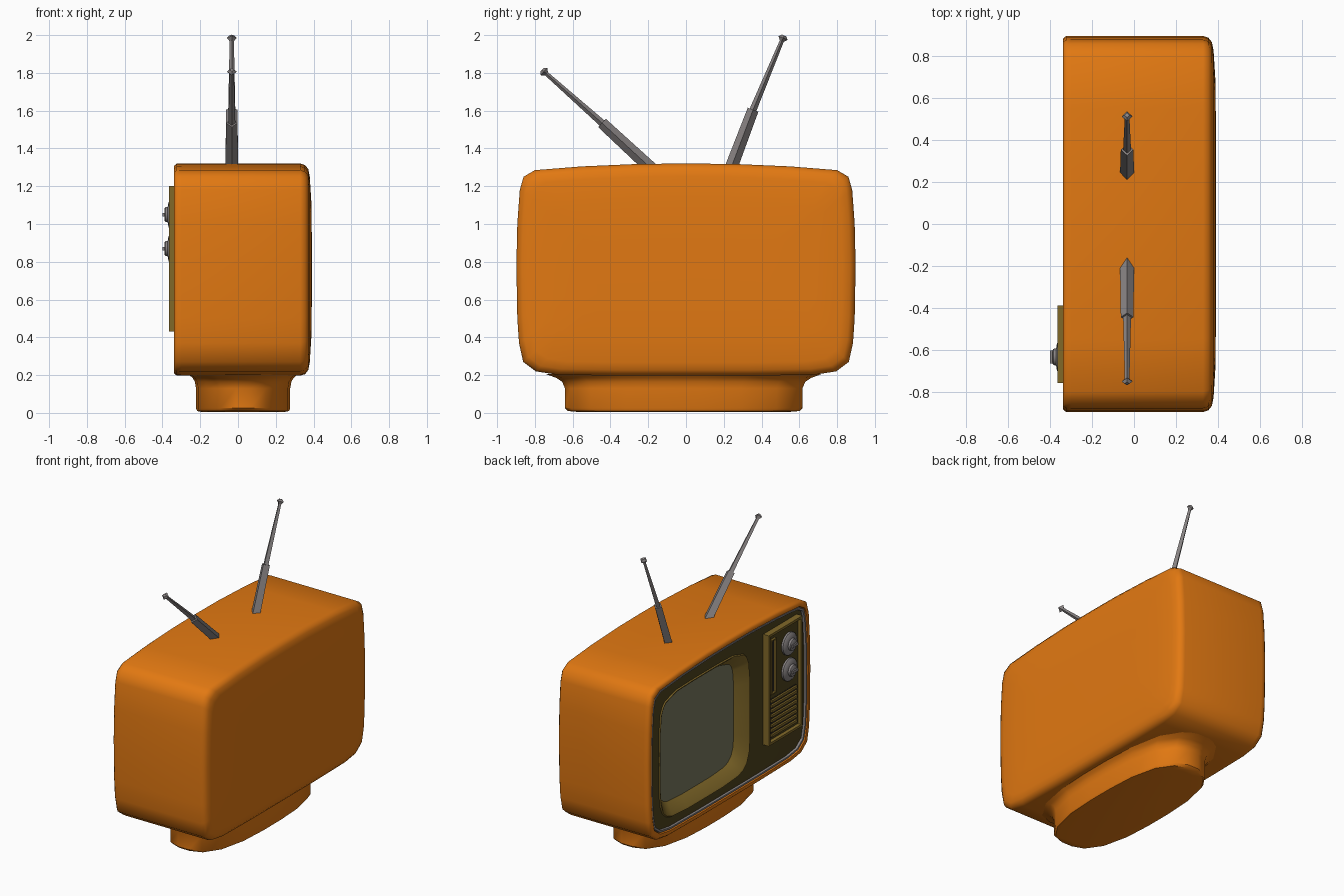
import bpy, bmesh, math
from mathutils import Vector

if "Cube" in bpy.data.objects:
    bpy.data.objects.remove(bpy.data.objects["Cube"])


def material(name, rgb):
    m = bpy.data.materials.new(name)
    m.diffuse_color = (*rgb, 1)
    m.use_nodes = True
    m.node_tree.nodes["Principled BSDF"].inputs["Base Color"].default_value = m.diffuse_color
    return m


ORANGE = material("orange_plastic", (0.76, 0.19, 0.006))
OLIVE = material("dark_olive", (0.075, 0.055, 0.012))
BRONZE = material("bronze", (0.22, 0.14, 0.022))
GLASS = material("screen_glass", (0.19, 0.19, 0.115))
CHROME = material("chrome", (0.25, 0.23, 0.23))
DARK = material("dark_slot", (0.03, 0.025, 0.02))


def finish(name, bm, mat, angle=None, face_front=False):
    bmesh.ops.recalc_face_normals(bm, faces=bm.faces)
    if face_front:
        bm.normal_update()
        if sum(f.normal.x * f.calc_area() for f in bm.faces) > 0:
            bmesh.ops.reverse_faces(bm, faces=bm.faces)
    me = bpy.data.meshes.new(name)
    bm.to_mesh(me)
    bm.free()
    me.materials.append(mat)
    ob = bpy.data.objects.new(name, me)
    bpy.context.collection.objects.link(ob)
    if angle:
        bpy.ops.object.select_all(action='DESELECT')
        ob.select_set(True)
        bpy.context.view_layer.objects.active = ob
        bpy.ops.object.shade_smooth_by_angle(angle=math.radians(angle))
    return ob


def loft(name, rings, mat, caps=(False, False), angle=None, face_front=False):
    """Skin a list of equally long point rings."""
    bm = bmesh.new()
    vs = [[bm.verts.new(p) for p in r] for r in rings]
    n = len(rings[0])
    for a, b in zip(vs, vs[1:]):
        for i in range(n):
            j = (i + 1) % n
            bm.faces.new((a[i], a[j], b[j], b[i]))
    if caps[0]:
        bm.faces.new(vs[0])
    if caps[1]:
        bm.faces.new(vs[-1])
    return finish(name, bm, mat, angle, face_front)


def box(name, x, y, z, mat):
    rings = [[(x[0], a, b), (x[1], a, b), (x[1], c, b), (x[0], c, b)]
             for a, c, b in ((y[0], y[1], z[0]), (y[0], y[1], z[1]))]
    return loft(name, rings, mat, (True, True))


# Cabinet outline in y/z: half profile, mirrored
HALF = [(0, 1.32), (.25, 1.318), (.55, 1.305), (.8, 1.285), (.86, 1.25), (.88, 1.18),
        (.893, 1.0), (.898, .78), (.893, .5), (.884, .37), (.862, .27), (.795, .22),
        (.68, .202), (.35, .197), (0, .197)]
OUT = HALF + [(-y, z) for y, z in HALF[-2:0:-1]]
CZ, HY, HZ = .76, .9, .562


def outline(x, inset):
    ky, kz = 1 - inset / HY, 1 - inset / HZ
    return [(x, y * ky, CZ + (z - CZ) * kz) for y, z in OUT]


def opening(x, hy, hz, p=6, cy=.26, cz=.745):
    """Rounded screen shape with the same point count as the cabinet outline."""
    r = []
    for y, z in OUT:
        u, v = y / HY, (z - CZ) / HZ
        k = (abs(u) ** p + abs(v) ** p) ** (-1 / p)
        r.append((x, cy + u * k * hy, cz + v * k * hz))
    return r


# Cabinet shell
loft("cabinet", [outline(x, i) for x, i in (
    (-.312, .04), (-.338, .034), (-.338, .012), (-.325, .001), (-.3, 0), (.33, 0),
    (.355, .008), (.372, .03), (.38, .07), (.388, .2), (.391, .4))],
     ORANGE, (False, True), 50)

# Chrome trim around the front
loft("front_trim", [outline(x, i) for x, i in (
    (-.314, .038), (-.334, .041), (-.334, .052), (-.314, .056))], CHROME, angle=30, face_front=True)

# Front panel, screen surround and domed glass
loft("front_panel", [outline(-.316, .036), outline(-.322, .062), opening(-.322, .5, .44)],
     OLIVE, angle=30, face_front=True)
loft("screen_surround", [opening(-.322, .5, .44), opening(-.33, .495, .435),
                         opening(-.325, .485, .425), opening(-.255, .42, .37)],
     BRONZE, angle=40, face_front=True)
loft("screen_glass", [opening(-.255, .425, .375), opening(-.272, .3, .26, 4),
                      opening(-.28, .12, .1, 3)], GLASS, (False, True), 50, True)

# Pedestal
def foot(z, grow):
    r = []
    for i in range(20):
        a = 2 * math.pi * (i + .5) / 20
        c, s = math.cos(a), math.sin(a)
        k = (abs(c) ** 2.8 + abs(s) ** 2.8) ** (-1 / 2.8)
        r.append((.027 + c * k * (.25 + grow * .4), -.012 + s * k * (.63 + grow), z))
    return r


loft("pedestal", [foot(z, g) for z, g in (
    (0.006, -.06), (.01, -.015), (.025, 0), (.13, 0), (.165, .015), (.185, .045), (.205, .1))],
    ORANGE, (True, True), 40)

# Control panel: backing plate and raised frame
Y0, Y1, Z0, Z1 = -.76, -.39, .43, 1.2
box("control_plate", (-.345, -.31), (Y0 + .01, Y1 - .01), (Z0 + .01, Z1 - .01), OLIVE)


def frame(name, y0, y1, z0, z1, w, xb, xf):
    def rect(x, d):
        return [(x, y0 + d, z0 + d), (x, y1 - d, z0 + d), (x, y1 - d, z1 - d), (x, y0 + d, z1 - d)]
    loft(name, [rect(xb, 0), rect(xf, 0), rect(xf, w * .6), rect(xb, w)], BRONZE, face_front=True)


frame("control_frame", Y0, Y1, Z0, Z1, .028, -.315, -.365)
frame("tuner_frame", -.485, -.43, .77, 1.15, .014, -.34, -.36)
box("tuner_slot", (-.348, -.34), (-.475, -.44), (.78, 1.14), DARK)

# Speaker grille slats
box("grille_back", (-.347, -.34), (-.715, -.435), (.465, .735), DARK)
for i in range(8):
    z = .475 + i * .034
    box(f"grille_slat_{i + 1}", (-.36, -.34), (-.715, -.435), (z, z + .017), BRONZE)

# Knobs with a grip bar
for k, z in enumerate((1.05, .87)):
    rings = [[(x, -.635 + r * math.cos(a), z + r * math.sin(a))
              for a in (2 * math.pi * i / 16 for i in range(16))]
             for x, r in ((-.34, .078), (-.358, .078), (-.368, .066), (-.372, .042),
                          (-.385, .038), (-.39, .03))]
    loft(f"knob_{k + 1}", rings, CHROME, (True, True), 35)
    box(f"knob_grip_{k + 1}", (-.4, -.385), (-.665, -.605), (z - .009, z + .009), CHROME)


# Antennas: four-sided telescopic rods with faceted tips
def rod(name, stations):
    d = (stations[-1][0] - stations[0][0]).normalized()
    side = d.cross(Vector((1, 0, 0)))
    rings = [[p + r * v for v in (Vector((1, 0, 0)), side, Vector((-1, 0, 0)), -side)]
             for p, r in stations]
    loft(name, rings, CHROME, (True, True))


for label, a, b, c in (("left", (-.18, 1.29), (-.445, 1.535), (-.752, 1.807)),
                       ("right", (.232, 1.28), (.355, 1.605), (.514, 1.985))):
    a, b, c = (Vector((-.033, *p)) for p in (a, b, c))
    d = (c - b).normalized()
    rod(f"antenna_{label}_base", [(a, .034), (b, .03)])
    rod(f"antenna_{label}_rod", [(b - d * .01, .019), (c, .011)])
    rod(f"antenna_{label}_tip", [(c - d * .018, .012), (c, .026), (c + d * .014, .012)])
